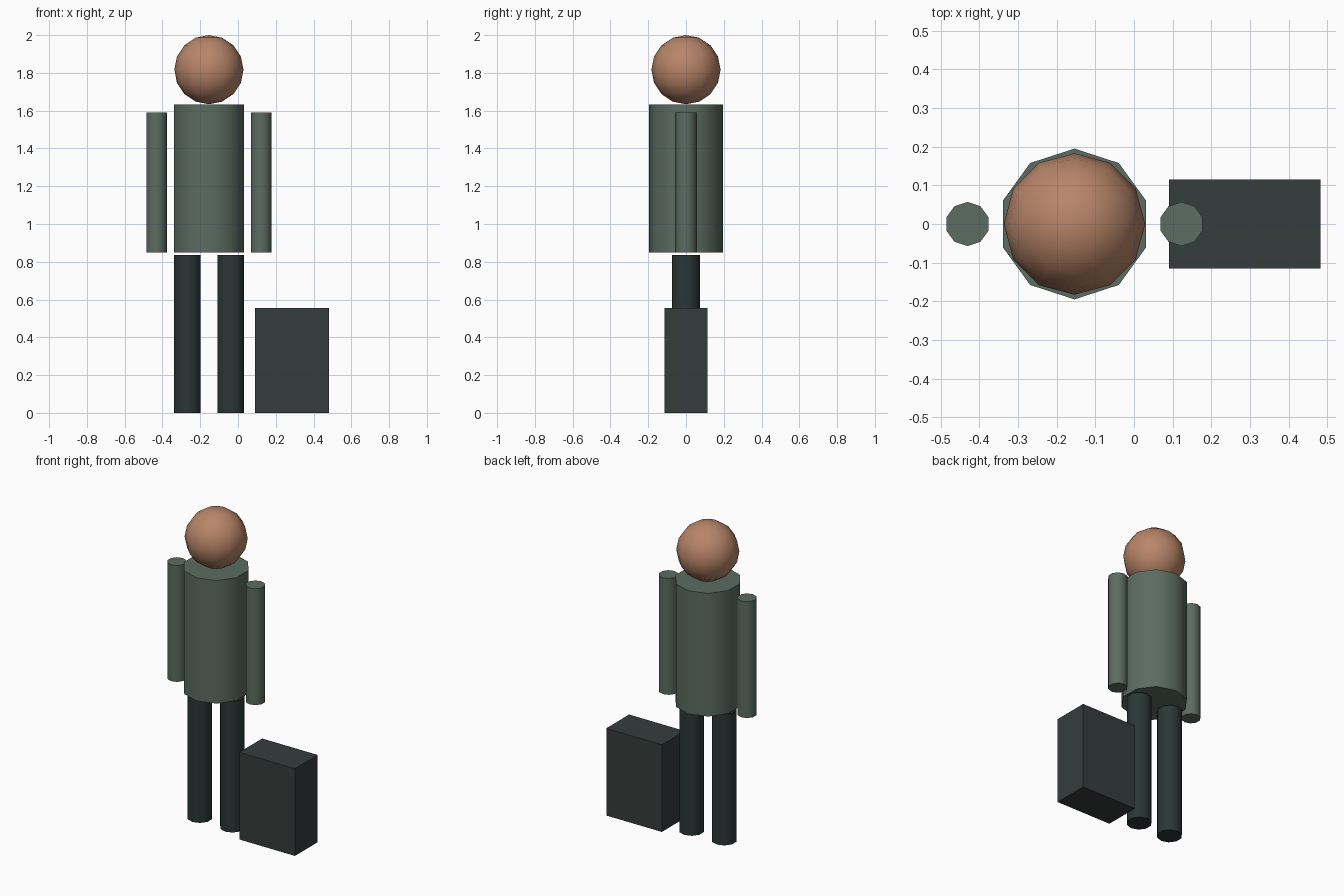
import bpy, math

if "Cube" in bpy.data.objects:
    bpy.data.objects.remove(bpy.data.objects["Cube"])

def material(name, rgb):
    m = bpy.data.materials.new(name)
    m.diffuse_color = (*rgb, 1)
    m.use_nodes = True
    m.node_tree.nodes["Principled BSDF"].inputs["Base Color"].default_value = m.diffuse_color
    return m

CLOTH = material("jacket_green", (0.105, 0.15, 0.12))
DARK = material("trouser_dark", (0.024, 0.037, 0.036))
SKIN = material("skin", (0.48, 0.235, 0.14))
CASE = material("case_grey", (0.036, 0.047, 0.045))

def finish(name, mat, smooth=True):
    ob = bpy.context.object
    ob.name = name
    ob.data.materials.append(mat)
    if smooth:
        bpy.ops.object.shade_smooth_by_angle(angle=math.radians(45))

def tube(name, x, r, z0, z1, mat):
    bpy.ops.mesh.primitive_cylinder_add(vertices=10, radius=r, depth=z1 - z0,
                                        location=(x, 0, (z0 + z1) / 2))
    finish(name, mat)

CX = -0.154  # centre line of the figure

# Body
tube("torso", CX, 0.195, 0.848, 1.633, CLOTH)

# Arms and legs, mirrored about the figure's centre line
for side, s in (("right", -1), ("left", 1)):
    tube(side + "_arm", CX + s * 0.277, 0.057, 0.848, 1.59, CLOTH)
    tube(side + "_leg", CX + s * 0.115, 0.074, 0, 0.836, DARK)

# Head
bpy.ops.mesh.primitive_uv_sphere_add(segments=12, ring_count=8, radius=0.183,
                                     location=(CX, 0, 1.817))
finish("head", SKIN)

# Suitcase standing beside the figure
bpy.ops.mesh.primitive_cube_add(size=1, location=(0.286, 0, 0.278))
bpy.context.object.scale = (0.392, 0.23, 0.556)
bpy.ops.object.transform_apply(location=False, rotation=False, scale=True)
finish("suitcase", CASE, smooth=False)
